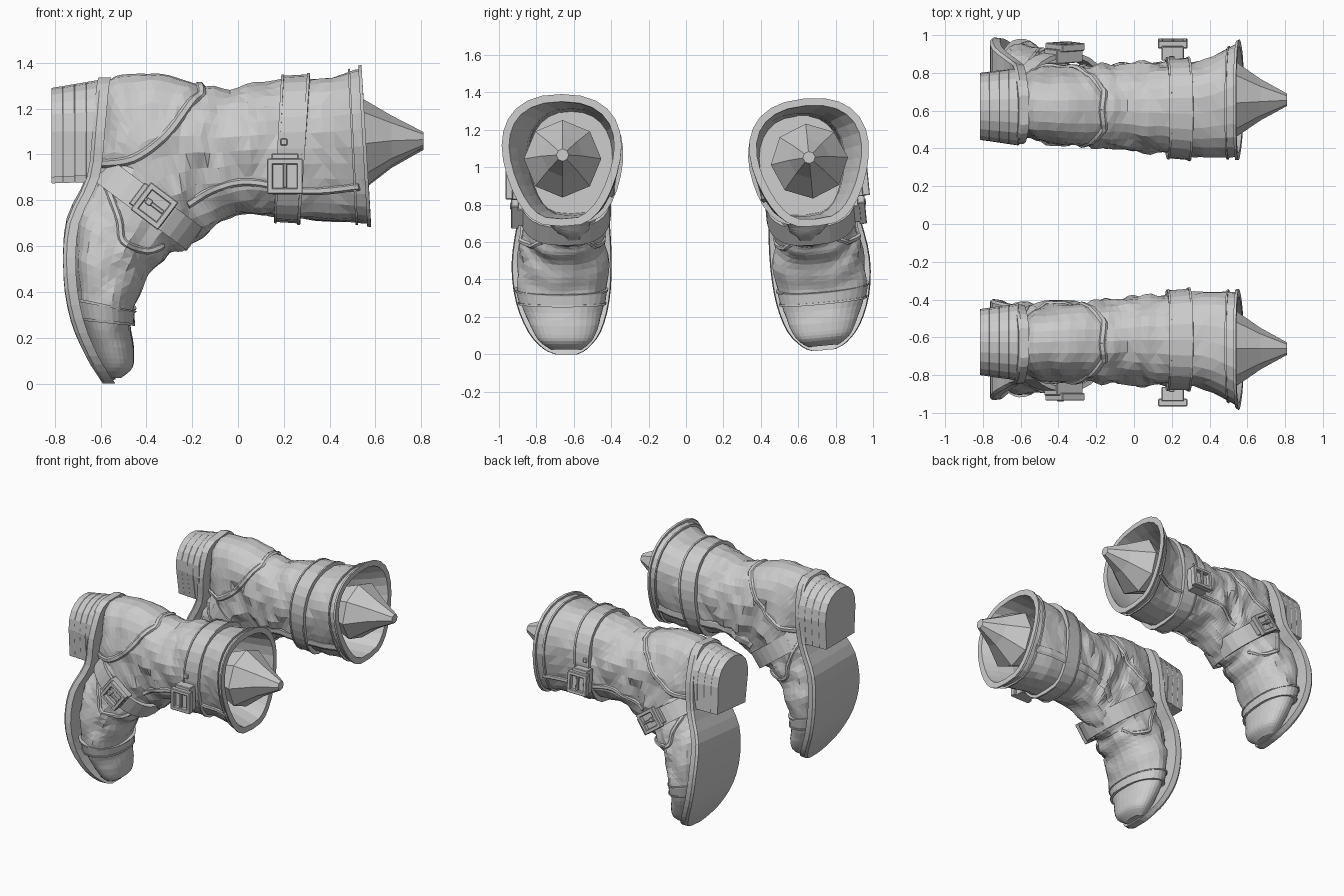
import bpy, bmesh, math
from math import sin, cos, pi
from mathutils import Vector, Matrix, noise
from mathutils.bvhtree import BVHTree

if "Cube" in bpy.data.objects:
    bpy.data.objects.remove(bpy.data.objects["Cube"])

grey = bpy.data.materials.new("plain_grey")
grey.use_nodes = True
GREY = (0.6, 0.6, 0.6, 1)
grey.diffuse_color = GREY
grey.node_tree.nodes["Principled BSDF"].inputs["Base Color"].default_value = GREY

# The second boot is a mirrored copy, rolled so that its toe points outward
PIVOT = Vector((0, .66, 1.04))
OTHER = (Matrix.Translation(PIVOT - Vector((0, 0, .012))) @ Matrix.Rotation(math.radians(5.5), 4, "X")
         @ Matrix.Diagonal((1, 1, .97, 1)) @ Matrix.Translation(-PIVOT)
         @ Matrix.Diagonal((1, -1, 1, 1)))


def finish(name, bm):
    bmesh.ops.recalc_face_normals(bm, faces=bm.faces)
    mesh = bpy.data.meshes.new("right_" + name)
    bm.to_mesh(mesh)
    bm.free()
    mesh.materials.append(grey)
    twin = mesh.copy()
    twin.transform(OTHER)
    twin.flip_normals()
    for side, me in (("right_", mesh), ("left_", twin)):
        me.name = side + name
        bpy.context.collection.objects.link(bpy.data.objects.new(side + name, me))


def loft(bm, rings, loop=False):
    rows = [[bm.verts.new(p) for p in r] for r in rings]
    pairs = list(zip(rows, rows[1:])) + ([(rows[-1], rows[0])] if loop else [])
    for a, b in pairs:
        for i in range(len(a)):
            j = (i + 1) % len(a)
            bm.faces.new((a[i], a[j], b[j], b[i]))
    if not loop:
        bm.faces.new(rows[0])
        bm.faces.new(rows[-1])


def sample(table, u):
    # Catmull-Rom interpolation along a table of stations
    n = len(table) - 1
    u = min(max(u, 0), n)
    i = min(int(u), n - 1)
    f = u - i
    a, b, c, d = (table[min(max(i + k, 0), n)] for k in (-1, 0, 1, 2))
    return [q + f * ((r - p) / 2 + f * ((2 * p - 5 * q + 4 * r - s) / 2
            + f * (3 * q - p - 3 * r + s) / 2)) for p, q, r, s in zip(a, b, c, d)]


# Boot sections from opening to toe: back x z, front x z, centre y, half width, egg factor
BOOT = [
    (.54, 1.375, .58, .70, -.665, .297, .22), (.36, 1.335, .38, .72, -.615, .255, .15),
    (.16, 1.32, .18, .73, -.615, .243, .08), (0, 1.285, .04, .75, -.615, .235, 0),
    (-.14, 1.295, -.05, .72, -.62, .225, 0), (-.3, 1.335, -.1, .68, -.62, .213, 0),
    (-.47, 1.345, -.16, .64, -.625, .2, 0), (-.575, 1.3, -.2, .62, -.63, .2, 0),
    (-.6, 1.1, -.25, .59, -.635, .205, 0), (-.635, .88, -.31, .56, -.645, .21, 0),
    (-.70, .7, -.37, .5, -.66, .23, .07), (-.71, .5, -.43, .38, -.665, .24, .1),
    (-.69, .32, -.465, .29, -.665, .227, .1), (-.64, .17, -.455, .15, -.65, .185, .08),
    (-.6, .07, -.46, .07, -.645, .14, 0), (-.57, .025, -.51, .025, -.64, .08, 0)]
SIDES = 28
ANGLES = [i * 2 * pi / SIDES for i in range(SIDES)]


def skin(u, t, off=0.0):
    ax, az, bx, bz, yc, w, egg = sample(BOOT, u)
    back, front = Vector((ax, 0, az)), Vector((bx, 0, bz))
    mid, half = (back + front) / 2, (back - front) / 2
    half += half.normalized() * off
    s, c = sin(t), cos(t)
    # Boxier along the sole of the foot and along the front of the shaft
    boxy = min(max(u - 8, 0), 1) if c > 0 else min(max(3 - u, 0), 1)
    y = yc - math.copysign(abs(s) ** (.85 - .25 * boxy), s) * (w * (1 + egg * c) + off)
    p = mid + half * c
    return Vector((p.x, y, p.z))


def leather(u, t):
    # Crumpled leather, strongest at shaft and ankle, with a raised heel counter
    p = skin(u, t)
    amount = .034 * max(0, sin(pi * min(u, 13) / 13)) ** .6
    n = noise.noise(Vector((p.x * 12 - p.z * 4, p.y * 6, p.z * 8 + p.x * 4)))
    counter = p.z > .97 and p.x - .75 * (p.z - 1.28) < -.18
    return skin(u, t, amount * n * (.4 if counter else 1) + (.01 if counter else 0))


# Boot body with hollow shaft
bm = bmesh.new()
inner = [[skin(k / 2, t, -.022) for t in ANGLES] for k in range(4, -1, -1)]
steps = 4 * (len(BOOT) - 1)
loft(bm, inner + [[leather(k / 4, t) for t in ANGLES] for k in range(steps + 1)])
bmesh.ops.recalc_face_normals(bm, faces=bm.faces)
bmesh.ops.triangulate(bm, faces=bm.faces)
tree = BVHTree.FromBMesh(bm)
finish("boot_body", bm)


# Bands that hug the body
def band(name, u0, u1, high, low=-.02, tilt=0):
    bm = bmesh.new()
    loft(bm, [[skin(u + tilt * cos(t), t, off) for t in ANGLES]
              for u, off in ((u0, low), (u0, high), (u1, high), (u1, low))], loop=True)
    finish(name, bm)


band("opening_rim", 0, .13, .016, -.024)
band("cuff_seam", .36, .41, .012)
band("shaft_strap", 1.4, 1.97, .02, tilt=-.15)
for i, u in enumerate((1.38, 1.93)):
    band("shaft_strap_edge_%d" % i, u, u + .06, .026, tilt=-.15)
band("toe_band", 11.75, 12.25, .01)
for i, u in enumerate((11.7, 12.2)):
    band("toe_stitch_%d" % i, u, u + .08, .016)


# Ankle strap, a sloping hoop
def hoop(name, centre, along, length, width, side, thick):
    bm = bmesh.new()
    across = Vector((-along.z, 0, along.x))
    rings = []
    for d, h in ((-1, 0), (-1, 1), (1, 1), (1, 0)):
        r = []
        for t in ANGLES:
            p = centre + across * d * width + along * cos(t) * (length + h * thick)
            p.y -= math.copysign(abs(sin(t)) ** .7, sin(t)) * (side + h * thick)
            r.append(p)
        rings.append(r)
    loft(bm, rings, loop=True)
    finish(name, bm)


slope = Vector((.8, 0, -.6)).normalized()
hoop("ankle_strap", Vector((-.395, -.645, .785)), slope, .235, .06, .218, .025)


# Boxes and buckles
def box(bm, centre, size, angle, pivot):
    m = (Matrix.Translation(pivot) @ Matrix.Rotation(angle, 4, "Y")
         @ Matrix.Translation(centre - pivot) @ Matrix.Diagonal((*size, 1)))
    bmesh.ops.create_cube(bm, size=1, matrix=m)


def buckle(name, centre, size, angle, stud):
    bm = bmesh.new()

    def part(offset, dims):
        box(bm, centre + Vector(offset), dims, angle, centre)

    h = size / 2 - .013
    for s in (-1, 1):
        part((s * h, 0, 0), (.026, .04, size))
        part((0, 0, s * h), (size, .04, .026))
    # Raised strap piece, stud and pin
    part((0, .045, .01), (size * .76, .075, size * 1.15))
    part(stud, (.03, .03, .03))
    part((0, -.008, .01), (.018, .02, size * .8))
    bmesh.ops.bevel(bm, geom=bm.edges[:], offset=.004, segments=1, affect="EDGES")
    finish(name, bm)


buckle("shaft_buckle", Vector((.205, -.945, .905)), .155, 0, (-.005, .07, .15))
buckle("ankle_buckle", Vector((-.365, -.915, .775)), .15, math.radians(-53), (0, -.01, .03))


# Raised seams: points are x, z and the elevation from which they are laid on the body
def seam(name, points, sides, radius):
    bm = bmesh.new()
    for side in sides:
        path = []
        for k in range(5 * (len(points) - 1) + 1):
            x, z, lift = sample(points, k / 5)
            out = Vector((0, side * cos(lift), sin(lift)))
            hit = tree.ray_cast(Vector((x, -.63, z)) + out, -out)[0]
            if hit:
                path.append((hit, out))
        rings = []
        for k, (p, out) in enumerate(path):
            d = path[min(k + 1, len(path) - 1)][0] - path[max(k - 1, 0)][0]
            out = (out - d * out.dot(d) / d.length_squared).normalized()
            wide = d.cross(out).normalized()
            rings.append([p + wide * radius * cos(a) + out * min(radius, .014) * sin(a)
                          for a in (j * pi / 3 for j in range(6))])
        loft(bm, rings)
    finish(name, bm)


both = (-1, 1)
seam("heel_counter_edge", [(-.6, .96, 0), (-.46, .98, 0), (-.33, 1.07, 0), (-.24, 1.18, 0),
                           (-.17, 1.2, .5), (-.16, 1.15, 1), (-.17, 1.1, pi / 2)], both, .02)
seam("shaft_flap_edge", [(.53, .86, 0), (.3, .84, 0), (.05, .88, 0), (-.1, .85, 0),
                         (-.22, .78, 0)], (-1,), .018)
seam("inner_side_strip", [(.52, .88, 0), (.2, .87, 0), (-.03, .86, 0), (-.2, .76, 0)], (1,), .035)
seam("vamp_edge", [(-.58, .88, 0), (-.52, .72, 0), (-.5, .62, 0), (-.4, .58, 0),
                   (-.33, .6, 0)], both, .016)

# Sole: height, outer x, centre y, half width
SOLE = [
    (1.335, -.61, -.63, .08), (1.28, -.62, -.63, .155), (1.1, -.636, -.635, .21),
    (.9, -.66, -.64, .212), (.7, -.748, -.655, .248), (.48, -.762, -.665, .268),
    (.28, -.73, -.66, .25), (.12, -.665, -.65, .195), (.03, -.61, -.645, .12),
    (0, -.59, -.64, .06)]
bm = bmesh.new()
rings = []
for k in range(3 * (len(SOLE) - 1) + 1):
    z, x, y, w = sample(SOLE, k / 3)
    z = max(z, 0)
    rings.append([(x + dx, y + s * (w - e), z) for s, dx, e in (
        (-1, 0, .012), (-1, .015, 0), (-1, .055, .005), (1, .055, .005), (1, .015, 0), (1, 0, .012))])
loft(bm, rings)
finish("sole", bm)

# Stacked heel with fine grooves between its layers
bm = bmesh.new()
rings = []
LAYERS = 4
for k in range(LAYERS):
    for f, groove in ((0, .002), (.06, 0), (.94, 0), (1, .002)):
        d = (k + f) / LAYERS
        w, top = .205 - .03 * d - groove, 1.325 - .035 * d - groove
        base = .91 - .01 * d + groove
        x = -.61 - .205 * d
        arch = [(x, -.625 + w * cos(a), 1.1 + (top - 1.1) * sin(a) ** .8)
                for a in (j * pi / 10 for j in range(10))]
        arch.append((x, -.625 - w, 1.1))
        rings.append([(x, -.625 + w * .93, base)] + arch + [(x, -.625 - w * .93, base)])
loft(bm, rings)
finish("stacked_heel", bm)

# Faceted spike in the opening
bm = bmesh.new()
rings = []
for x, r, z in ((.3, .12, 1.04), (.53, .207, 1.045), (.67, .11, 1.06), (.81, .033, 1.065)):
    rings.append([(x, -.66 + r * cos(j * pi / 4), z + r * sin(j * pi / 4)) for j in range(8)])
loft(bm, rings)
finish("spike", bm)
